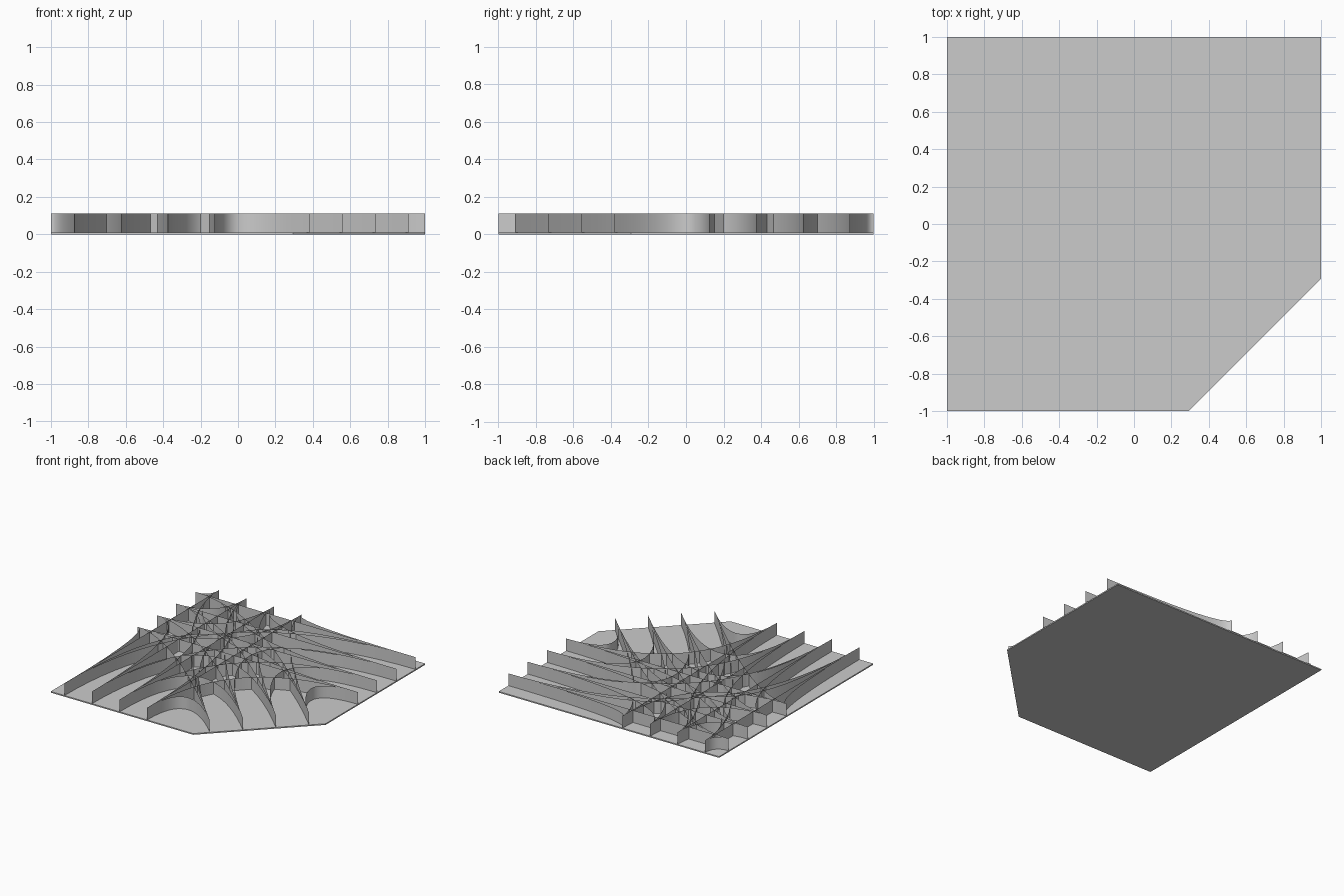
import bpy, bmesh, math
from itertools import combinations
from mathutils import Vector
from mathutils.geometry import intersect_line_line

if "Cube" in bpy.data.objects:
    bpy.data.objects.remove(bpy.data.objects["Cube"])

BASE, TOP, STEPS = 0.01, 0.11, 24
LANES = (-0.375, -0.125, 0.125, 0.375)
C = 1 - math.sqrt(0.5)          # where the cut corner begins
D = math.sqrt(0.5)
M = (1 + C) / 2


def add_object(name, bm):
    mesh = bpy.data.meshes.new(name)
    bm.to_mesh(mesh)
    bm.free()
    ob = bpy.data.objects.new(name, mesh)
    bpy.context.collection.objects.link(ob)
    return ob


# Base plate: square with one corner cut off
bm = bmesh.new()
outline = [(-1, -1), (C, -1), (1, -C), (1, 1), (-1, 1)]
face = bm.faces.new([bm.verts.new((x, y, 0)) for x, y in outline])
ext = bmesh.ops.extrude_face_region(bm, geom=[face])
verts = [g for g in ext["geom"] if isinstance(g, bmesh.types.BMVert)]
bmesh.ops.translate(bm, verts=verts, vec=(0, 0, BASE))
bmesh.ops.recalc_face_normals(bm, faces=bm.faces)
add_object("base_plate", bm)

# Each side: middle of its four lanes and counter-clockwise direction
sides = {
    "front": (Vector((-0.5, -1, 0)), Vector((1, 0, 0))),
    "diagonal": (Vector((M, -M, 0)), Vector((D, D, 0))),
    "right": (Vector((1, 0.5, 0)), Vector((0, 1, 0))),
    "back": (Vector((-0.5, 1, 0)), Vector((-1, 0, 0))),
    "left": (Vector((-1, 0.5, 0)), Vector((0, -1, 0))),
}


def lane_path(a, da, b, db):
    """Curve leaving both sides at right angles."""
    na, nb = Vector((-da.y, da.x, 0)), Vector((-db.y, db.x, 0))
    if abs(na.cross(nb).z) < 1e-4:
        return [a, b]
    corner = intersect_line_line(a, a + na, b, b + nb)[0]
    ts = [i / STEPS for i in range(STEPS + 1)]
    return [a * (1 - t) ** 2 + corner * 2 * t * (1 - t) + b * t * t for t in ts]


# Thin upright walls: four nested lanes between every pair of sides
for (name_a, (ca, da)), (name_b, (cb, db)) in combinations(sides.items(), 2):
    bm = bmesh.new()
    for lane in LANES:
        path = lane_path(ca + da * lane, da, cb - db * lane, db)
        low = [bm.verts.new((p.x, p.y, BASE)) for p in path]
        high = [bm.verts.new((p.x, p.y, TOP)) for p in path]
        for i in range(len(path) - 1):
            f = bm.faces.new((low[i], low[i + 1], high[i + 1], high[i]))
            f.smooth = True
    add_object(f"walls_{name_a}_to_{name_b}", bm)
